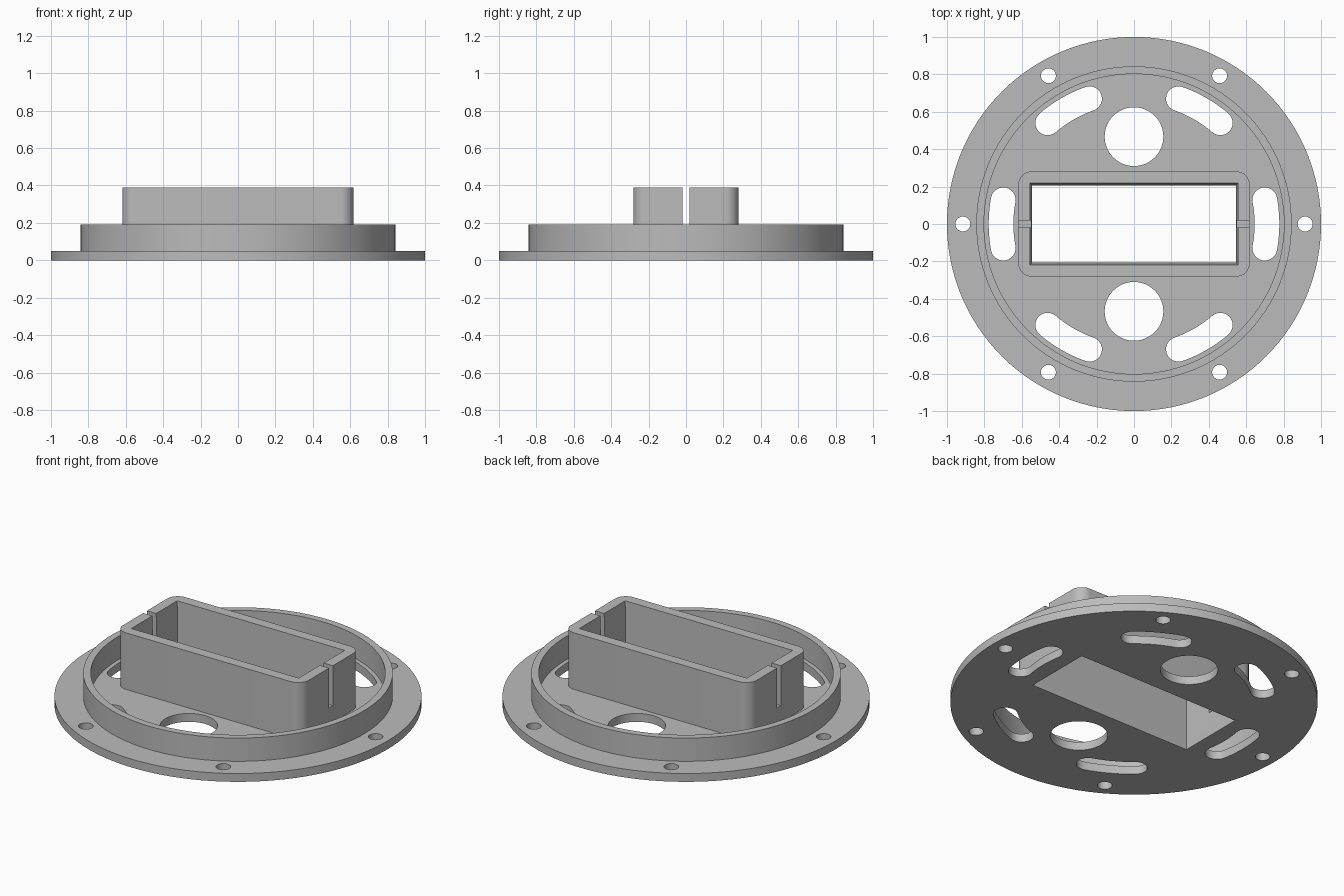
import bpy, bmesh
from math import pi, cos, sin, radians

cube = bpy.data.objects.get("Cube")
if cube:
    bpy.data.objects.remove(cube, do_unlink=True)

grey = bpy.data.materials.new("plain_grey")
grey.use_nodes = True
grey.diffuse_color = (0.5, 0.5, 0.5, 1)
grey.node_tree.nodes["Principled BSDF"].inputs["Base Color"].default_value = (0.5, 0.5, 0.5, 1)


def arc(radius, start, end, n, cx=0, cy=0):
    """Points along an arc, angles in degrees, both ends included."""
    angles = [radians(start + (end - start) * i / n) for i in range(n + 1)]
    return [(cx + radius * cos(a), cy + radius * sin(a)) for a in angles]


def circle(radius, n, cx=0, cy=0):
    return arc(radius, 0, 360, n, cx, cy)[:-1]


def rectangle(hx, hy):
    return [(hx, hy), (-hx, hy), (-hx, -hy), (hx, -hy)]


def rounded_rectangle(hx, hy, r):
    points = []
    for k, (x, y) in enumerate(rectangle(hx - r, hy - r)):
        points += arc(r, 90 * k, 90 * k + 90, 10, x, y)
    return points


def curved_slot(mid, angle, half_span, half_width):
    """Arc-shaped slot with round ends, centred on the given angle."""
    a, b = angle - half_span, angle + half_span
    ends = [(mid * cos(radians(t)), mid * sin(radians(t))) for t in (a, b)]
    return (arc(mid + half_width, a, b, 10)
            + arc(half_width, b, b + 180, 12, *ends[1])[1:-1]
            + arc(mid - half_width, b, a, 10)
            + arc(half_width, a + 180, a + 360, 12, *ends[0])[1:-1])


def finish(obj):
    bpy.ops.object.select_all(action='DESELECT')
    obj.select_set(True)
    bpy.context.view_layer.objects.active = obj
    bpy.ops.object.convert(target='MESH')
    obj = bpy.context.object
    bm = bmesh.new()
    bm.from_mesh(obj.data)
    bmesh.ops.remove_doubles(bm, verts=bm.verts, dist=1e-5)
    bmesh.ops.recalc_face_normals(bm, faces=bm.faces)
    bm.to_mesh(obj.data)
    bm.free()
    obj.data.materials.clear()
    obj.data.materials.append(grey)
    bpy.ops.object.shade_smooth_by_angle(angle=radians(30))
    return obj


def extrude_outlines(name, outlines, z0, z1):
    """Solid from a filled outline, with any inner outlines left open."""
    curve = bpy.data.curves.new(name, 'CURVE')
    curve.dimensions = '2D'
    curve.fill_mode = 'BOTH'
    curve.extrude = (z1 - z0) / 2
    for points in outlines:
        spline = curve.splines.new('POLY')
        spline.points.add(len(points) - 1)
        for p, (x, y) in zip(spline.points, points):
            p.co = (x, y, 0, 1)
        spline.use_cyclic_u = True
    obj = bpy.data.objects.new(name, curve)
    bpy.context.collection.objects.link(obj)
    obj.location.z = (z0 + z1) / 2
    return finish(obj)


def loft(name, low, high, z0, z1):
    """Closed solid between two outlines with equal point counts."""
    bm = bmesh.new()
    a = [bm.verts.new((x, y, z0)) for x, y in low]
    b = [bm.verts.new((x, y, z1)) for x, y in high]
    bm.faces.new(a[::-1])
    bm.faces.new(b)
    for i in range(len(a)):
        j = (i + 1) % len(a)
        bm.faces.new((a[i], a[j], b[j], b[i]))
    mesh = bpy.data.meshes.new(name)
    bm.to_mesh(mesh)
    bm.free()
    obj = bpy.data.objects.new(name, mesh)
    bpy.context.collection.objects.link(obj)
    return obj


PLATE_TOP, RIM_TOP, BOX_TOP = 0.05, 0.19, 0.39
SLIT_BOTTOM = 0.15
opening = rectangle(0.546, 0.207)

# Base plate: bolt holes, curved slots, two round holes and the window
holes = [opening]
for k in range(6):
    a = k * pi / 3
    holes.append(circle(0.04, 24, 0.915 * cos(a), 0.915 * sin(a)))
    holes.append(curved_slot(0.711, 60 * k, 10.5, 0.066))
for side in (-1, 1):
    holes.append(circle(0.157, 48, 0, side * 0.467))
extrude_outlines("base_plate", [circle(1, 128)] + holes, 0, PLATE_TOP)

# Raised ring
extrude_outlines("raised_ring", [circle(0.843, 128), circle(0.802, 128)], PLATE_TOP, RIM_TOP)

# Rectangular collar: tapered bore and a slit in each end wall
outer = rounded_rectangle(0.618, 0.281, 0.07)
collar = loft("rectangular_collar", outer, outer, PLATE_TOP, BOX_TOP)
slope = 0.011 / (BOX_TOP - PLATE_TOP)
m = 0.05
bore = loft("bore_cutter",
            rectangle(0.546 - m * slope, 0.207 - m * slope),
            rectangle(0.557 + m * slope, 0.218 + m * slope),
            PLATE_TOP - m, BOX_TOP + m)
slit_outline = rectangle(0.8, 0.018)
slit = loft("slit_cutter", slit_outline, slit_outline, SLIT_BOTTOM, BOX_TOP + m)
for cutter in (bore, slit):
    cutter.hide_render = True
    mod = collar.modifiers.new(cutter.name, 'BOOLEAN')
    mod.operation = 'DIFFERENCE'
    mod.solver = 'EXACT'
    mod.object = cutter
finish(collar)
for cutter in (bore, slit):
    bpy.data.objects.remove(cutter, do_unlink=True)
